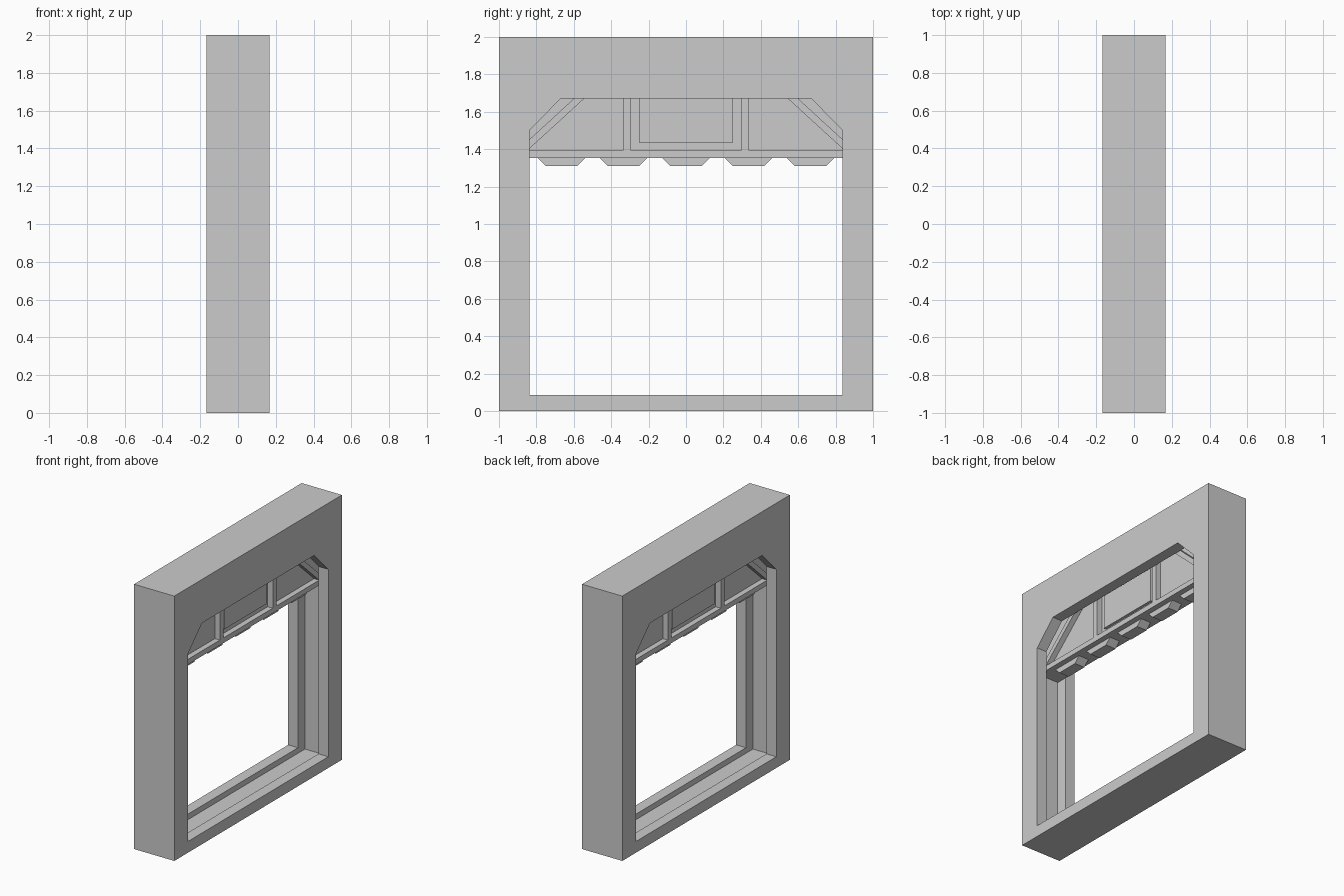
import bpy, bmesh

if "Cube" in bpy.data.objects:
    bpy.data.objects.remove(bpy.data.objects["Cube"])

X = 0.168          # half depth of the frame
Y = 0.838          # half width of the opening
TOP = 1.88         # hidden upper end of the door


def prism(name, pts, half):
    """Extrude a (y, z) outline symmetrically along x."""
    bm = bmesh.new()
    face = bm.faces.new([bm.verts.new((-half, y, z)) for y, z in pts])
    ext = bmesh.ops.extrude_face_region(bm, geom=[face])
    verts = [v for v in ext["geom"] if isinstance(v, bmesh.types.BMVert)]
    bmesh.ops.translate(bm, verts=verts, vec=(2 * half, 0, 0))
    bmesh.ops.recalc_face_normals(bm, faces=bm.faces)
    me = bpy.data.meshes.new(name)
    bm.to_mesh(me)
    bm.free()
    ob = bpy.data.objects.new(name, me)
    bpy.context.collection.objects.link(ob)
    return ob


def rect(y0, y1, z0, z1):
    return [(y0, z0), (y1, z0), (y1, z1), (y0, z1)]


def cut(ob, cutter):
    mod = ob.modifiers.new("cut", 'BOOLEAN')
    mod.operation, mod.solver, mod.object = 'DIFFERENCE', 'EXACT', cutter
    bpy.context.view_layer.objects.active = ob
    bpy.ops.object.modifier_apply(modifier=mod.name)
    bpy.data.objects.remove(cutter)


# Frame with a chamfered opening and a sliding channel all round
frame = prism("door_frame", rect(-1, 1, 0, 2), X)
opening = [(-Y, 0.085), (Y, 0.085), (Y, 1.5), (0.67, 1.67), (-0.67, 1.67), (-Y, 1.5)]
cut(frame, prism("opening_cutter", opening, 0.3))
cut(frame, prism("channel_cutter", rect(-0.922, 0.922, 0.043, 1.9), 0.086))

# Raised door: recessed sheet, raised centre panel, bottom rail
prism("door_sheet", rect(-0.918, 0.918, 1.37, TOP), 0.042)
prism("centre_panel", rect(-0.25, 0.25, 1.435, TOP), 0.062)
prism("bottom_rail", rect(-0.918, 0.918, 1.353, 1.392), 0.084)

# Upright and diagonal ribs on both halves
for side, s in (("left", -1), ("right", 1)):
    prism(side + "_upright_rib", rect(s * 0.295, s * 0.337, 1.392, TOP), 0.084)
    diagonal = [(0.849, 1.392), (0.903, 1.392), (0.458, 1.8), (0.403, 1.8)]
    prism(side + "_diagonal_rib", [(s * y, z) for y, z in diagonal], 0.084)

# Teeth under the rail
for i in range(5):
    c = (i - 2) / 3
    tooth = [(c - 0.127, 1.353), (c - 0.084, 1.31), (c + 0.084, 1.31), (c + 0.127, 1.353)]
    prism(f"door_tooth_{i + 1}", tooth, 0.042)
